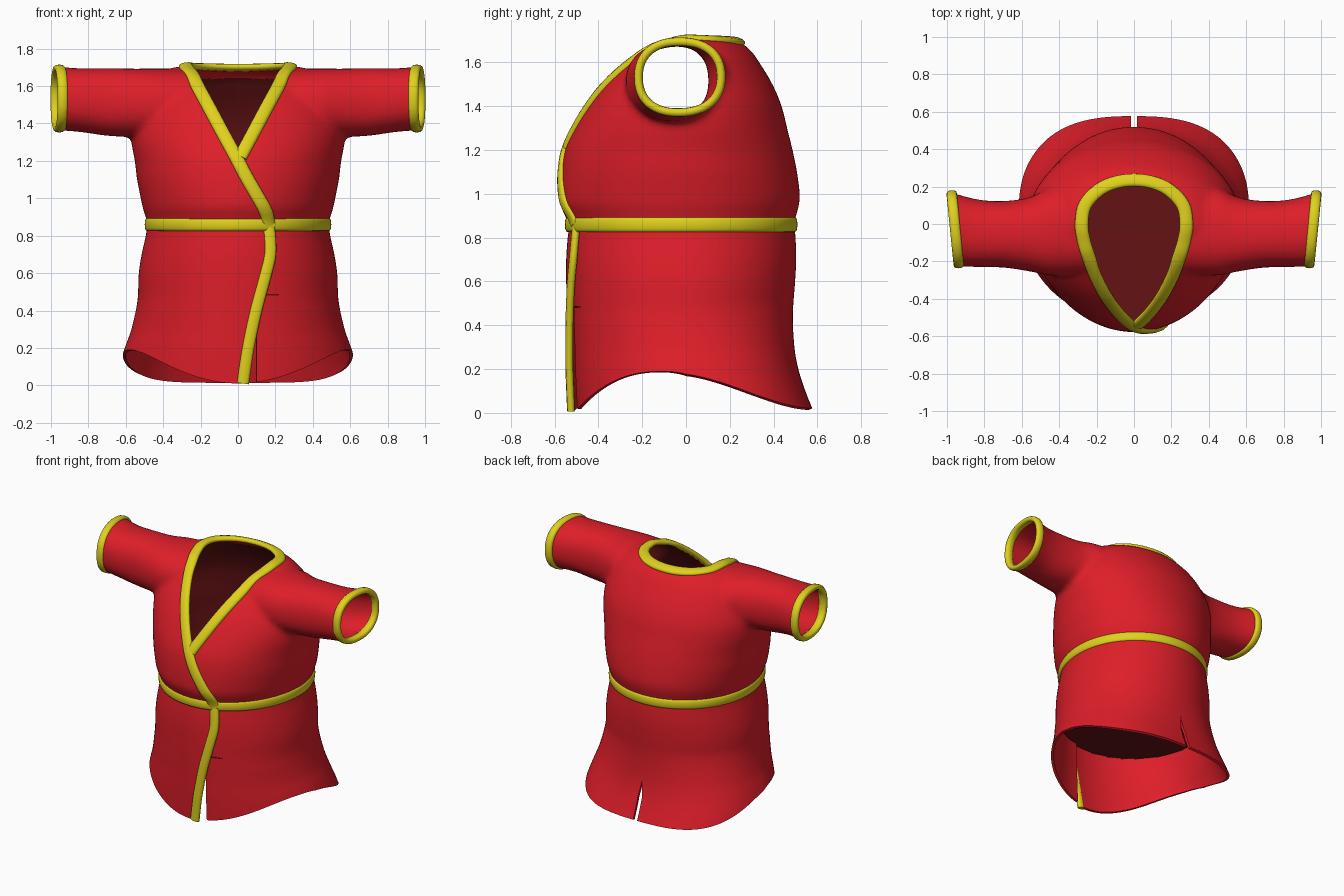
import bpy, bmesh, math
from mathutils import Vector
from mathutils.bvhtree import BVHTree

if "Cube" in bpy.data.objects:
    bpy.data.objects.remove(bpy.data.objects["Cube"])


def material(name, col):
    m = bpy.data.materials.new(name)
    m.diffuse_color = (*col, 1)
    m.use_nodes = True
    m.node_tree.nodes["Principled BSDF"].inputs["Base Color"].default_value = m.diffuse_color
    return m


RED = material("red cloth", (0.73, 0.013, 0.022))
YELLOW = material("yellow trim", (0.74, 0.64, 0.012))
DARK = material("dark red lining", (0.13, 0.006, 0.007))


def hermite(table, t):
    """Smooth interpolation through rows of (t, values...)."""
    t = min(max(t, table[0][0]), table[-1][0])
    i = max(k for k in range(len(table) - 1) if table[k][0] <= t)

    def slope(k, j):
        a, b = table[max(k - 1, 0)], table[min(k + 1, len(table) - 1)]
        return (b[j] - a[j]) / (b[0] - a[0])
    p, q = table[i], table[i + 1]
    h = q[0] - p[0]
    s = (t - p[0]) / h
    return [(2*s**3 - 3*s*s + 1) * p[j] + (s**3 - 2*s*s + s) * h * slope(i, j)
            + (3*s*s - 2*s**3) * q[j] + (s**3 - s*s) * h * slope(i + 1, j)
            for j in range(1, len(p))]


def spow(v, e):
    return math.copysign(abs(v) ** e, v)


def loft(bm, rings, closed=False):
    """Skin a list of rings, capping the ends unless closed."""
    vs = [[bm.verts.new(p) for p in r] for r in rings]
    n = len(vs[0])
    for a, b in zip(vs, vs[1:] + vs[:1] if closed else vs[1:]):
        for k in range(n):
            bm.faces.new((a[k], a[(k+1) % n], b[(k+1) % n], b[k]))
    if not closed:
        bm.faces.new(vs[0])
        bm.faces.new(vs[-1])


def finish(name, bm, mat, recalc=True):
    if recalc:
        bmesh.ops.recalc_face_normals(bm, faces=bm.faces)
    me = bpy.data.meshes.new(name)
    bm.to_mesh(me)
    bm.free()
    ob = bpy.data.objects.new(name, me)
    bpy.context.collection.objects.link(ob)
    me.materials.append(mat)
    return ob


def bake(ob):
    dg = bpy.context.evaluated_depsgraph_get()
    me = bpy.data.meshes.new_from_object(ob.evaluated_get(dg))
    ob.modifiers.clear()
    ob.data = me


def thicken(ob, t, is_lining):
    """Give the cloth thickness and colour its inside by a rule."""
    m = ob.modifiers.new("cloth", 'SOLIDIFY')
    m.thickness = t
    m.offset = -1
    bake(ob)
    ob.data.materials.append(DARK)
    for p in ob.data.polygons:
        p.material_index = int(is_lining(p))


def smooth(ob):
    bpy.ops.object.select_all(action='DESELECT')
    ob.select_set(True)
    bpy.context.view_layer.objects.active = ob
    bpy.ops.object.shade_smooth_by_angle(angle=math.radians(50))


def ribbon(name, pts, nors, w, h, closed):
    """Flat rounded trim swept along points lying on the cloth."""
    rings, n = [], len(pts)
    for i in range(n):
        a = pts[(i-1) % n] if closed else pts[max(i-1, 0)]
        b = pts[(i+1) % n] if closed else pts[min(i+1, n-1)]
        c = (b - a).cross(nors[i]).normalized()
        d = nors[i].normalized()
        rings.append([pts[i] + c * w * spow(math.cos(k*math.pi/6), .8)
                      + d * h * spow(math.sin(k*math.pi/6), .8) for k in range(12)])
    bm = bmesh.new()
    loft(bm, rings, closed)
    smooth(finish(name, bm, YELLOW))


# Upper body: torso and sleeves as solids, fused into one skin
TORSO = [(.78, .48, -.53, .49), (.87, .485, -.54, .495), (.95, .51, -.575, .517),
         (1.0, .52, -.578, .52), (1.1, .54, -.572, .507), (1.2, .552, -.553, .487),
         (1.3, .57, -.51, .462), (1.4, .57, -.455, .437), (1.5, .54, -.385, .395),
         (1.6, .49, -.285, .335), (1.66, .42, -.2, .29), (1.705, .33, -.08, .22),
         (1.72, .2, -.03, .12)]
SLEEVE = [(.25, -.03, .24, 1.5, .19), (.45, -.04, .235, 1.507, .187), (.55, -.055, .2, 1.51, .183),
          (.7, -.055, .178, 1.515, .181), (.85, -.048, .182, 1.525, .17), (1.04, -.015, .205, 1.54, .172)]
bm = bmesh.new()
rings = []
for i in range(48):
    z = .78 + .94 * i / 47
    hw, yf, yb = hermite(TORSO, z)
    rings.append([Vector((hw * math.cos(a), (yb if math.sin(a) > 0 else -yf) * math.sin(a), z))
                  for a in (k * math.tau / 72 for k in range(72))])
loft(bm, rings)
for s in (-1, 1):
    rings = []
    for i in range(24):
        x = .25 + .79 * i / 23
        yc, ry, zc, rz = hermite(SLEEVE, x)
        rings.append([Vector((s * x, yc + ry * spow(math.cos(a), .87), zc + rz * spow(math.sin(a), .87)))
                      for a in (k * math.tau / 40 for k in range(40))])
    loft(bm, rings)
solid = finish("upper_solid", bm, RED)
m = solid.modifiers.new("fuse", 'REMESH')
m.mode = 'VOXEL'
m.voxel_size = .018
m = solid.modifiers.new("soften", 'SMOOTH')
m.factor = .5
m.iterations = 6
bake(solid)

# Open the cuffs, waist and crossed neckline
bm = bmesh.new()
bm.from_mesh(solid.data)
bpy.data.objects.remove(solid)
skin = BVHTree.FromBMesh(bm)
for co, no in (((.97, 0, 1.54), (1, -.1, 0)), ((-.97, 0, 1.54), (-1, -.1, 0)), ((0, 0, .86), (0, 0, -1))):
    bmesh.ops.bisect_plane(bm, geom=bm.verts[:] + bm.edges[:] + bm.faces[:],
                           plane_co=co, plane_no=no, clear_outer=True)


def in_neck(c):
    if c.y < -.2:
        return c.z > 1.2 + 1.85 * abs(c.x)
    return c.z > 1.5 and (c.x / .28) ** 2 + (c.y / (.235 if c.y > 0 else .36)) ** 2 < 1


bmesh.ops.delete(bm, geom=[f for f in bm.faces if in_neck(f.calc_center_median())], context='FACES')
robe = finish("robe_upper", bm, RED, recalc=False)
thicken(robe, .02, lambda p: abs(p.center.x) < .52 and p.center.z < 1.64
        and skin.find_nearest(p.center)[3] > .012)
smooth(robe)


# Collar trim: crossed lapel, up one side, round the back, down the other
def front(x, z):
    return skin.ray_cast(Vector((x, -3, z)), Vector((0, 1, 0)))[0]


def above(x, y):
    return skin.ray_cast(Vector((x, y, 3)), Vector((0, 0, -1)))[0]


side = [front(.1, 1.385), front(.205, 1.58)] + [above(*p) for p in ((.24, -.18), (.268, -.09),
        (.28, 0), (.262, .1), (.19, .18), (.1, .222))]
flip = [Vector((-p.x, p.y, p.z)) for p in side]
ctrl = ([front(*p) for p in ((.165, .86), (.152, .92), (.105, 1.01), (.05, 1.105), (0, 1.2))] + flip
        + [above(0, .235)] + side[::-1] + [front(.012, 1.22)])
table = [(i, *p) for i, p in enumerate(ctrl)]
pts, nors = [], []
for i in range(161):
    p, n, _, _ = skin.find_nearest(Vector(hermite(table, i / 160 * (len(ctrl) - 1))))
    pts.append(p)
    nors.append(n)
for _ in range(4):
    nors = [nors[max(i-1, 0)] + nors[i] * 2 + nors[min(i+1, 160)] for i in range(161)]
    nors = [n.normalized() for n in nors]
ribbon("collar_trim", pts, nors, .036, .018, False)

# Cuff trims
for s, label in ((-1, "left"), (1, "right")):
    pts, nors = [], []
    for k in range(64):
        a = k * math.tau / 64
        d = Vector((s * .1 * math.cos(a), math.cos(a), math.sin(a))).normalized()
        pts.append(skin.ray_cast(Vector((s * .957, -.015, 1.54)), d)[0] - d * .008)
        nors.append(d)
    ribbon("cuff_trim_" + label, pts, nors, .028, .02, True)

# Belt
pts, nors = [], []
for k in range(120):
    d = Vector((math.cos(k * math.tau / 120), math.sin(k * math.tau / 120), 0))
    pts.append(skin.ray_cast(Vector((0, 0, .86)), d)[0])
    nors.append(d)
ribbon("belt", pts, nors, .035, .015, True)

# Skirt: two panels joined at the back above a slit, overlapping in front
SKIRT = [(0, .645, -.525, .585), (.1, .635, -.53, .545), (.2, .605, -.535, .513), (.3, .57, -.538, .495),
         (.45, .538, -.543, .488), (.6, .53, -.547, .498), (.7, .515, -.547, .503),
         (.8, .493, -.54, .5), (.87, .482, -.53, .493)]
EDGE = [(0, .025), (.2, .055), (.4, .097), (.6, .15), (.7, .172), (.8, .17), (.87, .16)]


def skirt_point(a, z, inset=0):
    hw, yf, yb = hermite(SKIRT, z)
    c, s = math.cos(a), math.sin(a)
    if s < 0:
        return Vector((hw * c, (yf + inset) * (-s) ** (1 + .25 * max(0, 1 - z / .4)), z))
    e = 2 / (2 + .6 * max(0, 1 - z / .5))
    return Vector((hw * spow(c, e), yb * s ** e, z))


def hem(a):
    y = math.sin(a) * .56
    return .01 + .18 * (1 - ((-y - .13) / .43) ** 2.5) if y < -.13 else \
        .105 + .085 * math.cos(math.pi * (y + .13) / .71)


def panel_angle(s, u, z):
    hw = hermite(SKIRT, z)[0]
    n = 2 + .6 * max(0, 1 - z / .5)
    gap = math.asin((.016 * min(1, 2.5 * max(0, 1 - z / .28)) / hw) ** (n / 2))
    if s < 0:
        a, b = math.pi/2 + gap, math.tau - math.acos(hermite(EDGE, z)[0] / hw)
    else:
        a, b = math.pi/2 - gap, -math.acos(.1 / hw)
    return a + (b - a) * u


bm = bmesh.new()
NU, NV = 72, 40
for s in (-1, 1):
    grid = []
    for i in range(NU + 1):
        u = i / NU
        base = hem(panel_angle(s, u, 0))
        col = []
        for j in range(NV + 1):
            z = base + (.865 - base) * j / NV
            inset = .022 * max(0, (u - .65) / .35) if s > 0 else 0
            col.append(bm.verts.new(skirt_point(panel_angle(s, u, z), z, inset)))
        grid.append(col)
    for i in range(NU):
        for j in range(NV):
            q = (grid[i][j], grid[i+1][j], grid[i+1][j+1], grid[i][j+1])
            bm.faces.new(q if s < 0 else q[::-1])
bmesh.ops.remove_doubles(bm, verts=bm.verts, dist=.0005)
skirt = finish("robe_skirt", bm, RED, recalc=False)
thicken(skirt, .018, lambda p: p.center.z > .48 and p.normal.x * p.center.x + p.normal.y * p.center.y < 0)
smooth(skirt)

# Dark panel closing the inside of the skirt
bm = bmesh.new()
loft(bm, [[skirt_point(k * math.tau / 64, z) * .975 + Vector((0, 0, z * .025)) for k in range(64)]
          for z in (.48, .488)])
finish("inner_panel", bm, DARK)

# Trim down the skirt's front edge
pts = []
for i in range(41):
    z = .845 - .835 * i / 40
    x = hermite(EDGE, z)[0]
    pts.append(skirt_point(-math.acos(x / hermite(SKIRT, z)[0]), z))
ribbon("skirt_trim", pts, [Vector((p.x * .8, -1, 0)) for p in pts], .032, .018, False)
